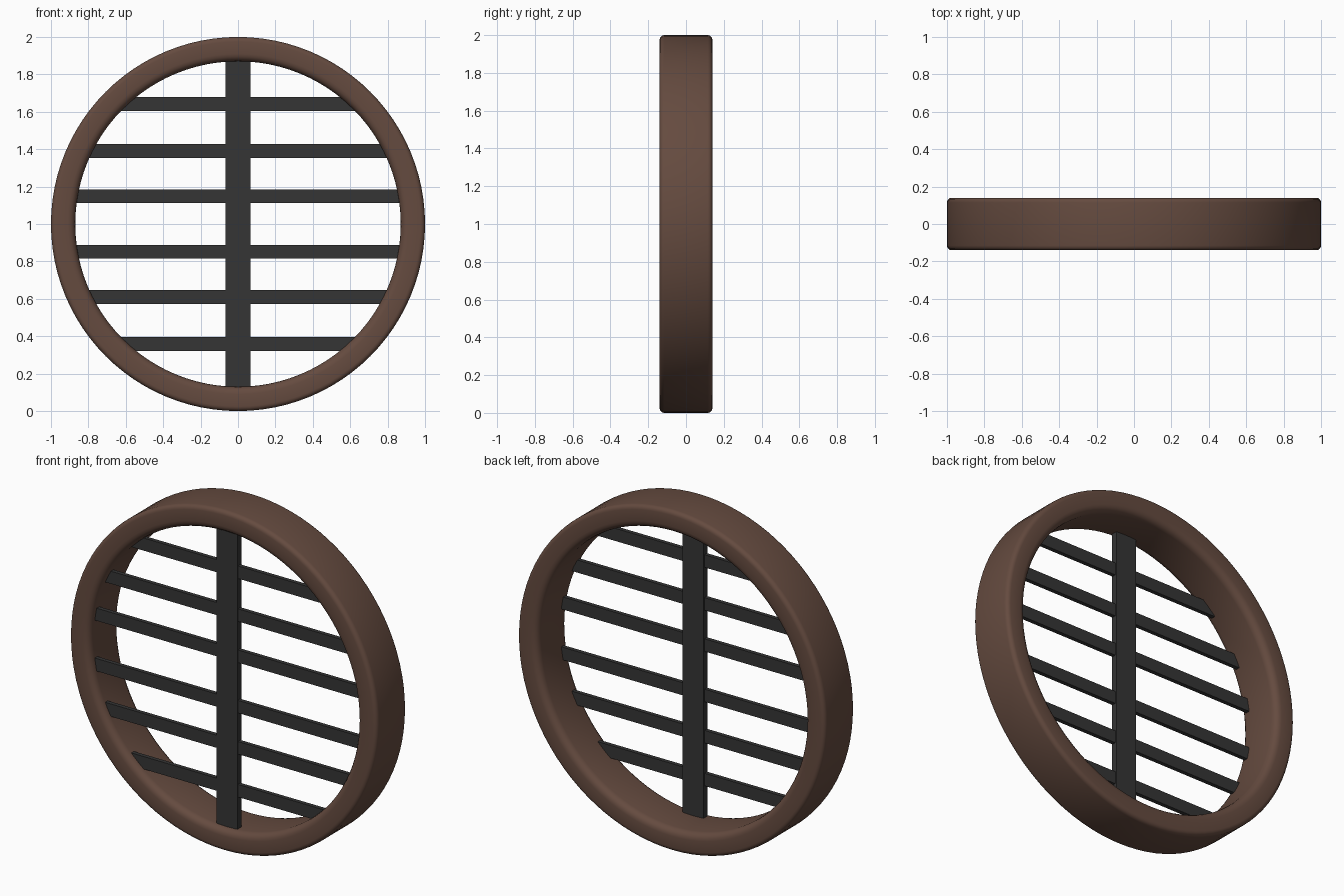
import bpy, bmesh, math

if "Cube" in bpy.data.objects:
    bpy.data.objects.remove(bpy.data.objects["Cube"])

CZ = 1.0          # ring centre height
RO, RI, HY = 1.0, 0.87, 0.14
SEG = 96

def material(name, rgb):
    m = bpy.data.materials.new(name)
    m.diffuse_color = (*rgb, 1)
    m.use_nodes = True
    m.node_tree.nodes["Principled BSDF"].inputs["Base Color"].default_value = m.diffuse_color
    return m

brown = material("brown_wood", (0.13, 0.07, 0.05))
dark = material("dark_metal", (0.035, 0.035, 0.035))

def finish(name, bm, mat, angle=40):
    bmesh.ops.recalc_face_normals(bm, faces=bm.faces)
    me = bpy.data.meshes.new(name)
    bm.to_mesh(me)
    bm.free()
    me.materials.append(mat)
    ob = bpy.data.objects.new(name, me)
    bpy.context.collection.objects.link(ob)
    bpy.ops.object.select_all(action='DESELECT')
    ob.select_set(True)
    bpy.context.view_layer.objects.active = ob
    bpy.ops.object.shade_smooth_by_angle(angle=math.radians(angle))
    return ob

def corner(r, y, rad, a0, n=4):
    """Quarter-round corner of the ring section, centred at (r, y)."""
    return [(r + rad * math.cos(a0 + i * math.pi / 2 / n),
             y + rad * math.sin(a0 + i * math.pi / 2 / n)) for i in range(n + 1)]

# Round frame: rounded rectangular section swept around the y axis
bo, bi = 0.025, 0.04
q = math.pi / 2
section = (corner(RO - bo, HY - bo, bo, 0) + corner(RI + bi, HY - bi, bi, q)
           + corner(RI + bi, -HY + bi, bi, 2 * q) + corner(RO - bo, -HY + bo, bo, 3 * q))
bm = bmesh.new()
rings = []
for i in range(SEG):
    a = 2 * math.pi * i / SEG
    rings.append([bm.verts.new((r * math.cos(a), y, CZ + r * math.sin(a))) for r, y in section])
n = len(section)
for i in range(SEG):
    p, s = rings[i], rings[(i + 1) % SEG]
    for j in range(n):
        k = (j + 1) % n
        bm.faces.new((p[j], p[k], s[k], s[j]))
finish("round_frame", bm, brown)

def bar(name, half, y0, y1, offset=0.0, vertical=False):
    """Flat bar across the opening, its ends trimmed to the inner circle."""
    reach = RI + 0.015
    steps = [offset - half + 2 * half * i / 4 for i in range(5)]
    outline = [(math.sqrt(reach**2 - t * t), t) for t in steps]
    outline += [(-u, t) for u, t in reversed(outline)]
    bm = bmesh.new()
    pts = [(t, u) if vertical else (u, t) for u, t in outline]
    face = bm.faces.new([bm.verts.new((x, y0, CZ + z)) for x, z in pts])
    new = bmesh.ops.extrude_face_region(bm, geom=[face])["geom"]
    moved = [v for v in new if isinstance(v, bmesh.types.BMVert)]
    bmesh.ops.translate(bm, verts=moved, vec=(0, y1 - y0, 0))
    finish(name, bm, dark, 30)

# Upright bar and six horizontal slats near the front
bar("upright_bar", 0.068, -0.102, -0.066, vertical=True)
for i, z in enumerate((0.148, 0.39, 0.642)):
    for side, s in (("upper", 1), ("lower", -1)):
        bar(f"slat_{side}_{i + 1}", 0.037, -0.098, -0.074, s * z)
